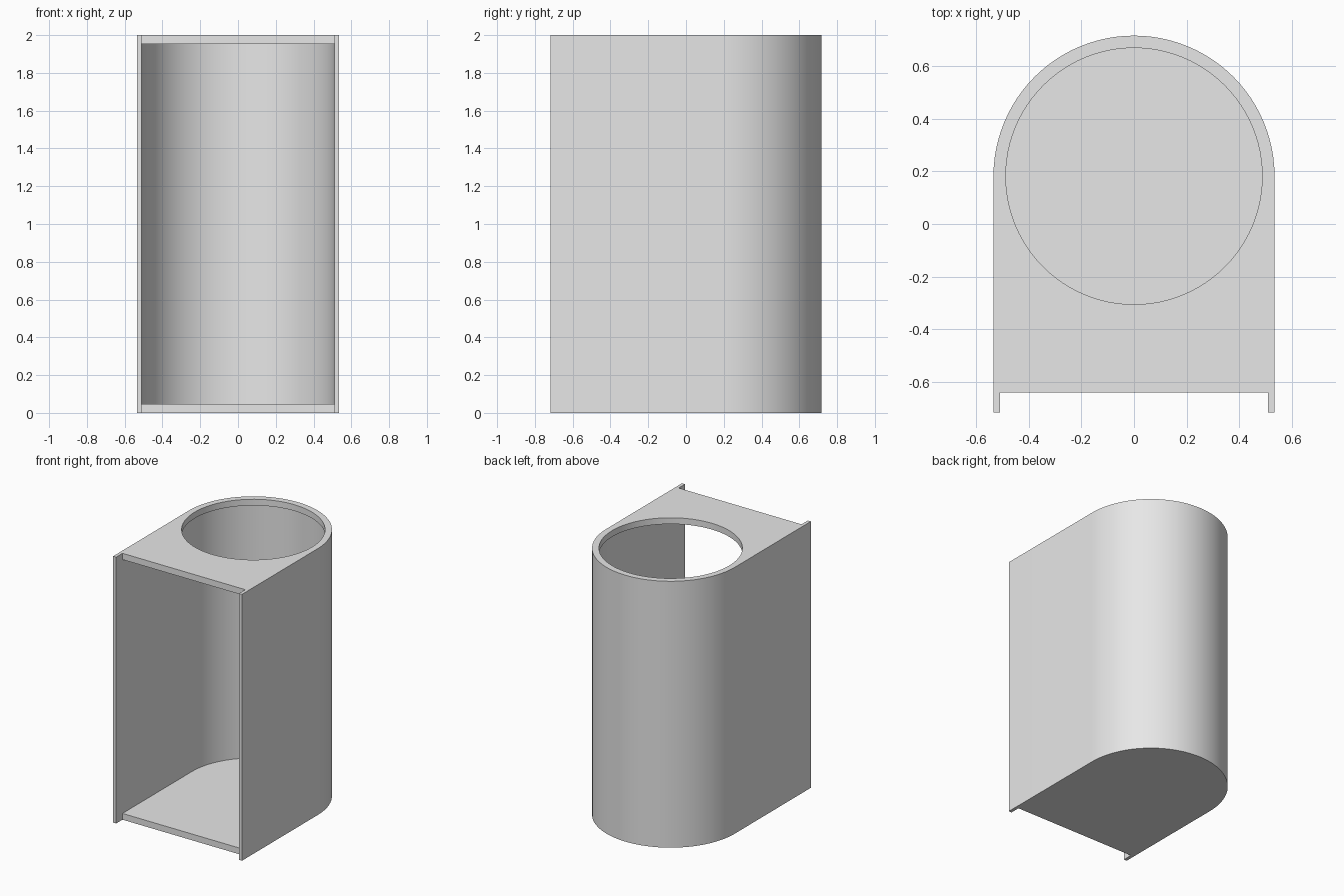
import bpy, bmesh
from math import pi, cos, sin, radians

HALF_W, HEIGHT, FRONT = 0.535, 2.0, -0.717
ARC_Y = 0.182          # centre of the rounded back
WALL, PLATE = 0.025, 0.047
PLATE_FRONT = -0.642   # plates stop short of the wall edges
HOLE_R = 0.488
SEGS = 48

if "Cube" in bpy.data.objects:
    bpy.data.objects.remove(bpy.data.objects["Cube"], do_unlink=True)

grey = bpy.data.materials.new("light_grey")
grey.use_nodes = True
grey.diffuse_color = (0.8, 0.8, 0.8, 1)
grey.node_tree.nodes["Principled BSDF"].inputs["Base Color"].default_value = (0.8, 0.8, 0.8, 1)


def prism(name, outline, z0, z1):
    """Extrude a flat outline from z0 to z1."""
    bm = bmesh.new()
    face = bm.faces.new([bm.verts.new((x, y, z0)) for x, y in outline])
    top = bmesh.ops.extrude_face_region(bm, geom=[face])["geom"]
    bmesh.ops.translate(bm, vec=(0, 0, z1 - z0),
                        verts=[v for v in top if isinstance(v, bmesh.types.BMVert)])
    bmesh.ops.recalc_face_normals(bm, faces=bm.faces)
    mesh = bpy.data.meshes.new(name)
    bm.to_mesh(mesh)
    bm.free()
    mesh.materials.append(grey)
    obj = bpy.data.objects.new(name, mesh)
    bpy.context.collection.objects.link(obj)
    return obj


def arc(radius, sweep, count):
    return [(radius * cos(sweep * i / count), ARC_Y + radius * sin(sweep * i / count))
            for i in range(count + 1)]


def arch(radius, front):
    """Straight sides with a half-round back."""
    return [(-radius, front), (radius, front)] + arc(radius, pi, SEGS)


# Solid body with a rounded back
body = prism("housing", arch(HALF_W, FRONT), 0, HEIGHT)

# Cavity open to the front, front recess between the walls, round hole in the lid
inner = HALF_W - WALL
recess = [(-inner, -1), (inner, -1), (inner, PLATE_FRONT), (-inner, PLATE_FRONT)]
cutters = [
    prism("cavity_cutter", arch(inner, -1), PLATE, HEIGHT - PLATE),
    prism("recess_cutter", recess, -0.5, HEIGHT + 0.5),
    prism("hole_cutter", arc(HOLE_R, 2 * pi, 2 * SEGS)[:-1], HEIGHT / 2, HEIGHT + 0.5),
]

bpy.ops.object.select_all(action="DESELECT")
body.select_set(True)
bpy.context.view_layer.objects.active = body
for cutter in cutters:
    cutter.hide_render = True
    mod = body.modifiers.new(cutter.name, "BOOLEAN")
    mod.operation, mod.solver, mod.object = "DIFFERENCE", "EXACT", cutter
    bpy.ops.object.modifier_apply(modifier=mod.name)
for cutter in cutters:
    bpy.data.objects.remove(cutter, do_unlink=True)

bpy.ops.object.shade_smooth_by_angle(angle=radians(30))
